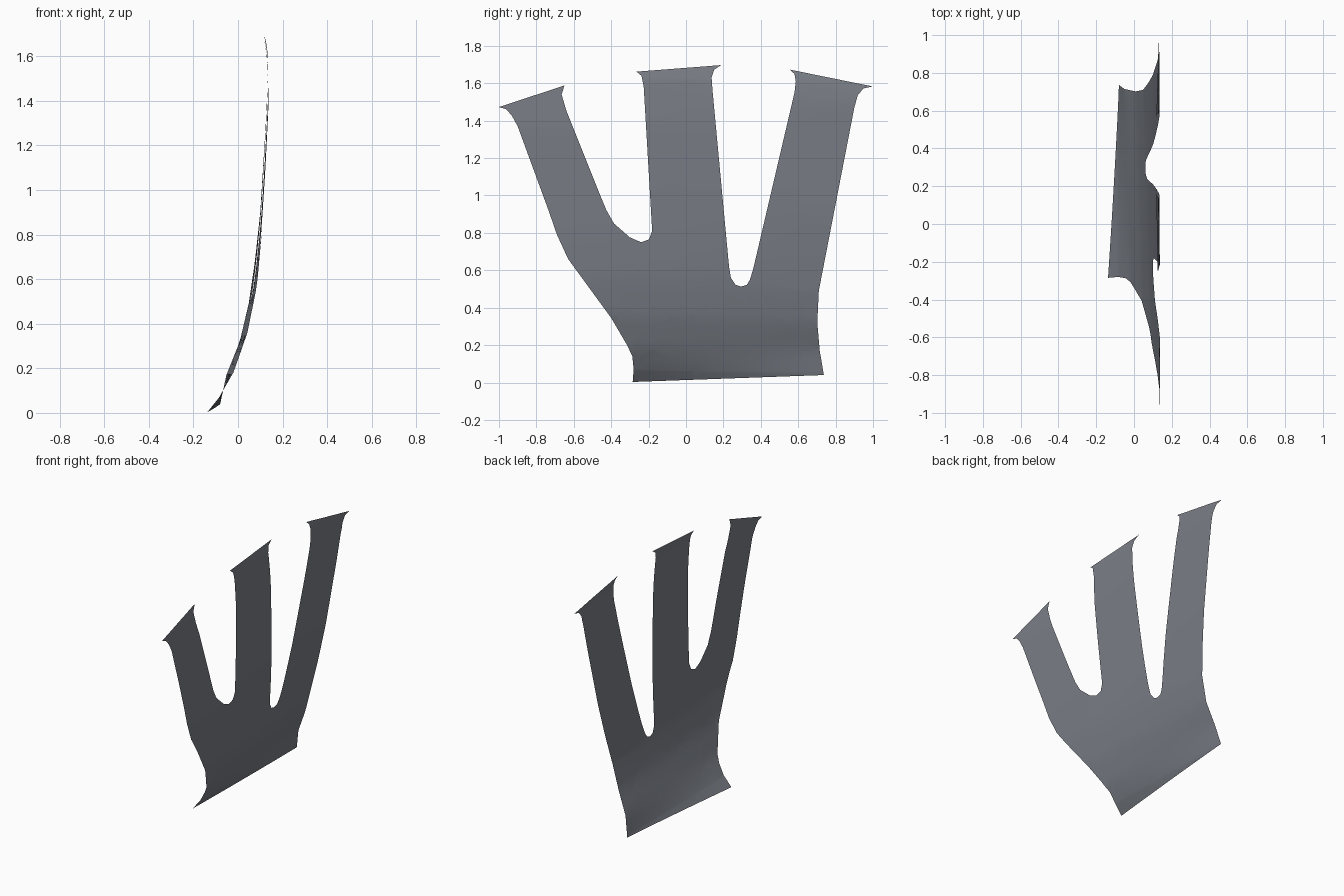
import bpy, bmesh
from mathutils import Vector

if "Cube" in bpy.data.objects:
    bpy.data.objects.remove(bpy.data.objects["Cube"])

# Outline of the thin sheet in the (y, z) plane, counter-clockwise seen from +x
base_edge = [(-.285, .003), (.737, .04)]
outer_right = [(.715, .17), (.702, .32), (.71, .49), (.90, 1.47), (.918, 1.535), (.948, 1.572), (.998, 1.583)]
right_web = [(.555, 1.673), (.58, 1.65), (.587, 1.61), (.58, 1.55), (.36, .61), (.342, .55), (.325, .522),
             (.295, .513), (.265, .522), (.24, .56), (.23, .62)]
middle_tip = [(.142, 1.56), (.137, 1.63), (.15, 1.672), (.187, 1.697), (-.265, 1.662), (-.238, 1.64), (-.226, 1.58)]
left_web = [(-.181, .81), (-.198, .765), (-.24, .75), (-.30, .776), (-.385, .85), (-.425, .92), (-.45, .98)]
left_tip = [(-.64, 1.455), (-.665, 1.54), (-.65, 1.588), (-1.0, 1.473), (-.96, 1.46), (-.93, 1.425), (-.90, 1.37)]
outer_left = [(-.735, .92), (-.69, .79), (-.63, .66), (-.40, .345), (-.315, .20), (-.287, .14), (-.28, .07)]
outline = base_edge + outer_right + right_web + middle_tip + left_web + left_tip + outer_left

# Bend of the sheet (z, x) along its left (-y) and right (+y) sides
bend_left = [(.003, -.14), (.07, -.085), (.18, -.02), (.36, .042), (.57, .085), (.8, .106), (1.1, .125), (1.38, .138), (1.6, .133)]
bend_right = [(.003, -.10), (.04, -.08), (.17, -.052), (.32, .008), (.49, .048), (.68, .076), (.9, .10), (1.3, .125), (1.5, .134), (1.6, .13), (1.69, .114)]


def interp(table, z):
    if z <= table[0][0]:
        return table[0][1]
    for (z0, x0), (z1, x1) in zip(table, table[1:]):
        if z <= z1:
            return x0 + (x1 - x0) * (z - z0) / (z1 - z0)
    return table[-1][1]


def bend(y, z):
    t = min(1, max(0, (y + .35) / 1.05))
    x = interp(bend_left, z) * (1 - t) + interp(bend_right, z) * t
    # tip of the middle finger curls back
    return x - max(0, z - 1.62) * .15 * (1 - t)


# Three-fingered palm: filled outline, sliced into rows, then bent
bm = bmesh.new()
face = bm.faces.new([bm.verts.new((0, y, z)) for y, z in outline])
face.normal_update()
bmesh.ops.triangulate(bm, faces=[face])


def slice_sheet(co, axis):
    bmesh.ops.bisect_plane(bm, geom=bm.verts[:] + bm.edges[:] + bm.faces[:], dist=1e-5,
                           plane_co=co, plane_no=axis)


for i in range(1, 29):
    slice_sheet(Vector((0, 0, i * .06)), Vector((0, 0, 1)))
for i in range(-4, 8):
    slice_sheet(Vector((0, i * .1 + .03, 0)), Vector((0, 1, 0)))
for v in bm.verts:
    v.co.x = bend(v.co.y, v.co.z)
bm.normal_update()
for f in bm.faces:
    f.smooth = True

mesh = bpy.data.meshes.new("fingered_sheet")
bm.to_mesh(mesh)
bm.free()
sheet = bpy.data.objects.new("fingered_sheet", mesh)
bpy.context.collection.objects.link(sheet)

# Dark slate colour
slate = bpy.data.materials.new("slate")
slate.diffuse_color = (.195, .21, .24, 1)
slate.use_nodes = True
slate.node_tree.nodes["Principled BSDF"].inputs["Base Color"].default_value = slate.diffuse_color
mesh.materials.append(slate)
